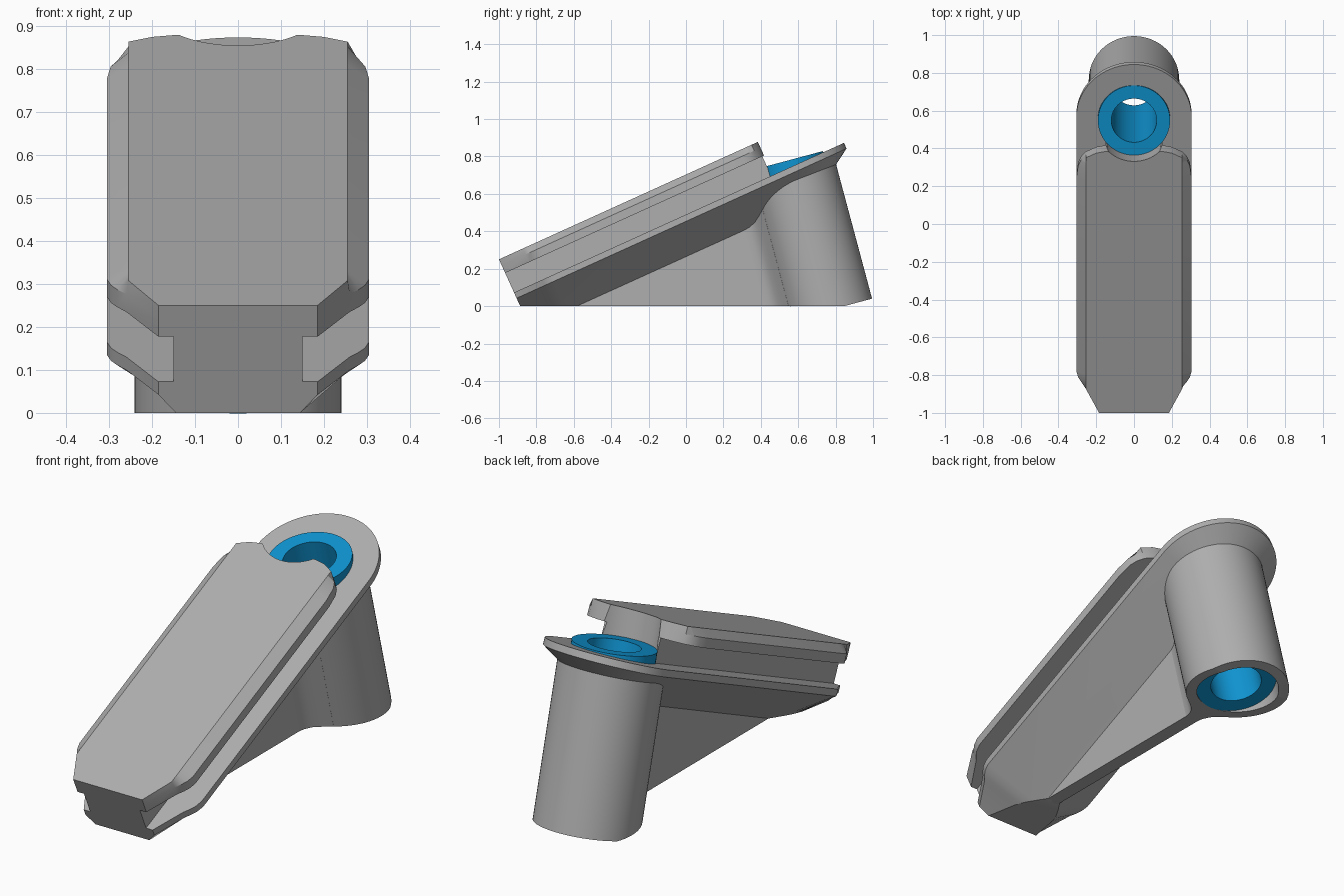
import bpy, bmesh, math
from mathutils import Matrix, Vector

if "Cube" in bpy.data.objects:
    bpy.data.objects.remove(bpy.data.objects["Cube"])

SLOPE = math.radians(24.4)     # incline of the rail
LEAN = math.radians(15)        # lean of the socket tube
RAIL = Matrix.Translation((0, -1, 0.25)) @ Matrix.Rotation(SLOPE, 4, 'X')
TUBE = Matrix.Translation((0, 0.757, 0)) @ Matrix.Rotation(LEAN, 4, 'X')
RAIL_UP = (RAIL.to_3x3() @ Vector((0, 0, 1)))


def material(name, rgb):
    m = bpy.data.materials.new(name)
    m.diffuse_color = (*rgb, 1)
    m.use_nodes = True
    m.node_tree.nodes["Principled BSDF"].inputs["Base Color"].default_value = m.diffuse_color
    return m


GREY = material("grey", (0.43, 0.43, 0.43))
BLUE = material("blue", (0.005, 0.30, 0.65))


def clip(bm, co, no):
    """Remove everything on the normal side of a plane and close the cut."""
    bmesh.ops.bisect_plane(bm, geom=bm.verts[:] + bm.edges[:] + bm.faces[:],
                           plane_co=co, plane_no=no, clear_outer=True)
    bmesh.ops.holes_fill(bm, edges=[e for e in bm.edges if e.is_boundary], sides=0)


def finish(name, bm, mat, planes=()):
    for co, no in planes:
        clip(bm, co, no)
    bmesh.ops.recalc_face_normals(bm, faces=bm.faces[:])
    me = bpy.data.meshes.new(name)
    bm.to_mesh(me)
    bm.free()
    me.materials.append(mat)
    ob = bpy.data.objects.new(name, me)
    bpy.context.collection.objects.link(ob)
    return ob


def loft(name, sections, matrix, planes=()):
    """Stack outlines (all the same point count) at given heights."""
    bm = bmesh.new()
    rings = [[bm.verts.new(matrix @ Vector((x, y, h))) for x, y in pts]
             for pts, h in sections]
    n = len(rings[0])
    for a, b in zip(rings, rings[1:]):
        for i in range(n):
            j = (i + 1) % n
            bm.faces.new((a[i], a[j], b[j], b[i]))
    bm.faces.new(rings[0])
    bm.faces.new(rings[-1])
    return finish(name, bm, GREY, planes)


def rod(name, r, s0, s1, mat, planes=()):
    bm = bmesh.new()
    bmesh.ops.create_cone(bm, cap_ends=True, segments=64, radius1=r, radius2=r, depth=s1 - s0,
                          matrix=TUBE @ Matrix.Translation((0, 0, (s0 + s1) / 2)))
    return finish(name, bm, mat, planes)


def mirrored(half):
    return half + [(-x, y) for x, y in reversed(half) if x > 1e-6]


NOSE = [(0.185, 0), (0.26, 0.14), (0.28, 0.165), (0.295, 0.19), (0.305, 0.225)]
HORNS = [(0.305, 1.35), (0.296, 1.42), (0.28, 1.455), (0.255, 1.483), (0.2, 1.51), (0.15, 1.52)]


def plate_outline(w):
    return mirrored([(min(w, x), u) for x, u in NOSE + HORNS])


def flange_outline(w):
    half = [(min(w, x), u) for x, u in NOSE]
    for i in range(25):
        a = math.pi / 2 * i / 24
        half.append((w * math.cos(a) if i < 24 else 0, 1.632 + w * math.sin(a)))
    return mirrored(half)


GROUND = ((0, 0, 0), (0, 0, -1))


def below(v):
    return (RAIL @ Vector((0, 0, v)), RAIL_UP)


# Rail: top plate, slotted core and lower flange with tapered underside
top_plate = loft("top_plate", [(plate_outline(0.305), -0.08), (plate_outline(0.305), -0.035),
                               (plate_outline(0.255), 0)], RAIL)
core = loft("rail_core", [(mirrored([(0.15, 0), (0.15, 1.51)]), -0.21),
                          (mirrored([(0.15, 0), (0.15, 1.51)]), -0.07)], RAIL)
flange = loft("lower_flange", [(flange_outline(0.035), -0.40), (flange_outline(0.305), -0.228),
                               (flange_outline(0.305), -0.195)], RAIL, [GROUND])

# Socket tube under the flange
tube = rod("socket_tube", 0.24, -0.023, 1.2, GREY, [GROUND, below(-0.21)])

# Thin web under the rail
bm = bmesh.new()
sides = [[bm.verts.new((x, y, z)) for y, z in ((-0.6, 0), (0.6, 0), (0.45, 0.48))]
         for x in (-0.035, 0.035)]
for tri in sides:
    bm.faces.new(tri)
for i in range(3):
    j = (i + 1) % 3
    bm.faces.new((sides[0][i], sides[0][j], sides[1][j], sides[1][i]))
web = finish("web", bm, GREY)

# Fillet blending the web into the tube
flare = mirrored([(0.034, -0.33), (0.04, -0.295), (0.058, -0.26), (0.09, -0.232),
                  (0.13, -0.202), (0.13, -0.1)])
fillet = loft("web_fillet", [(flare, -0.15), (flare, 0.9)], TUBE, [GROUND, below(-0.33)])

# Blue bushing
bushing = rod("bushing", 0.191, 0.05, 0.807, BLUE)

# Bores along the tube axis
bore = rod("bore_cutter", 0.19, -0.4, 1.6, GREY)
hole = rod("hole_cutter", 0.12, -0.4, 1.6, BLUE)
for cutter, parts in ((bore, (top_plate, core, flange, tube, web, fillet)), (hole, (bushing,))):
    cutter.hide_render = True
    for ob in parts:
        mod = ob.modifiers.new("bore", 'BOOLEAN')
        mod.operation = 'DIFFERENCE'
        mod.solver = 'EXACT'
        mod.object = cutter
        bpy.context.view_layer.objects.active = ob
        bpy.ops.object.modifier_apply(modifier=mod.name)
for cutter in (bore, hole):
    bpy.data.objects.remove(cutter)

# Smooth the curved walls, keep edges crisp
for ob in bpy.context.collection.objects:
    ob.select_set(True)
bpy.context.view_layer.objects.active = tube
bpy.ops.object.shade_smooth_by_angle(angle=math.radians(25))
